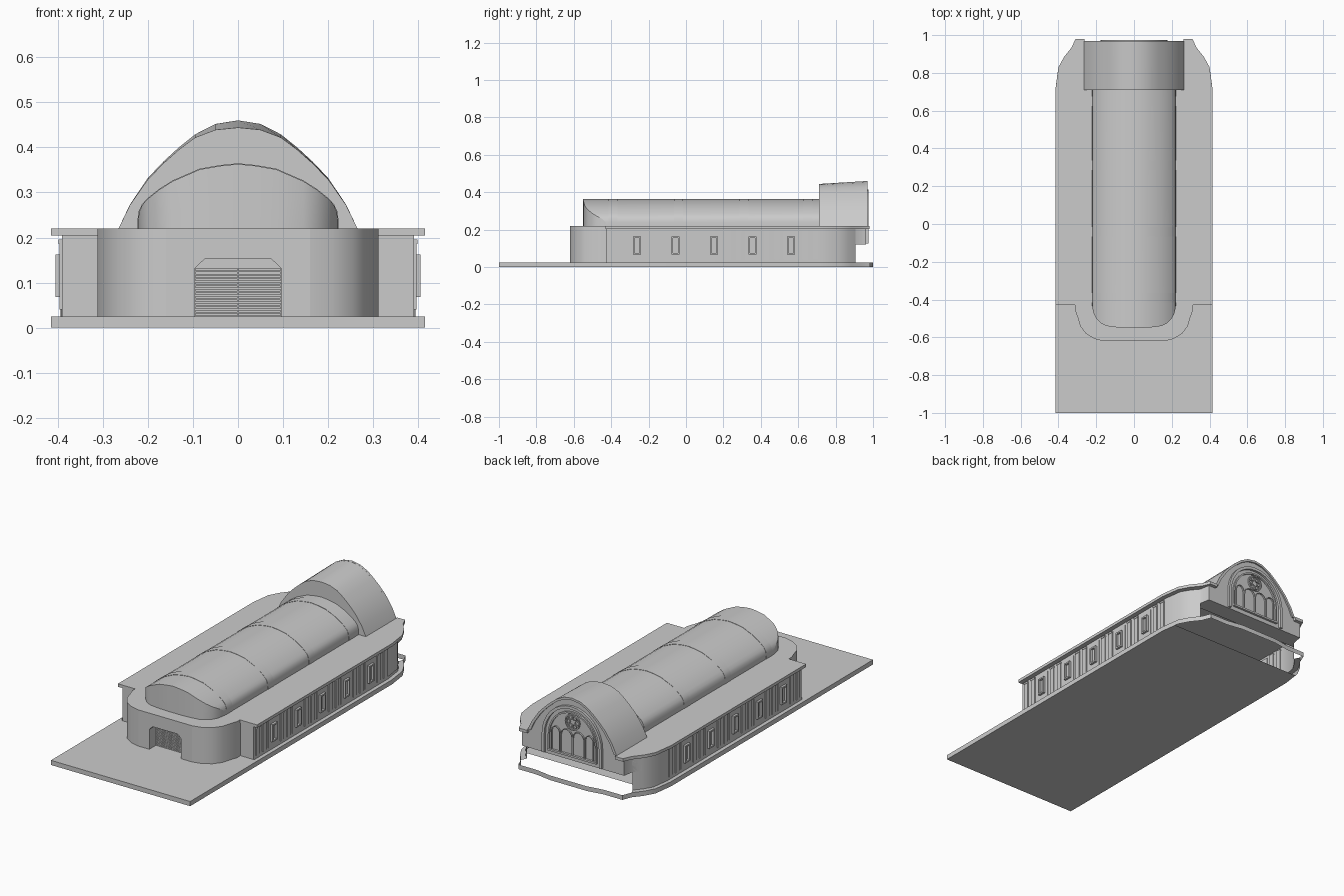
import bpy, math
from math import sin, cos, pi, radians

if "Cube" in bpy.data.objects:
    bpy.data.objects.remove(bpy.data.objects["Cube"])


def make(name, verts, faces, smooth=True):
    me = bpy.data.meshes.new(name)
    me.from_pydata(verts, [], faces)
    me.update()
    ob = bpy.data.objects.new(name, me)
    bpy.context.collection.objects.link(ob)
    if smooth:
        bpy.ops.object.select_all(action='DESELECT')
        ob.select_set(True)
        bpy.context.view_layer.objects.active = ob
        bpy.ops.object.shade_smooth_by_angle(angle=radians(35))
    return ob


def mirror_x(half):
    """Half outline on +x, completed on -x in reverse order."""
    return half + [(-a, b) for a, b in reversed(half) if abs(a) > 1e-6]


def prism(name, pts, z0, z1, top=True, bottom=True):
    """Vertical prism from a counter-clockwise plan outline."""
    n = len(pts)
    v = [(x, y, z0) for x, y in pts] + [(x, y, z1) for x, y in pts]
    f = [(i, (i + 1) % n, n + (i + 1) % n, n + i) for i in range(n)]
    if top:
        f.append(tuple(range(n, 2 * n)))
    if bottom:
        f.append(tuple(range(n - 1, -1, -1)))
    return make(name, v, f)


def wall(name, pts, z0, z1):
    """Open wall strip facing right of the direction of travel."""
    n = len(pts)
    v = [(x, y, z0) for x, y in pts] + [(x, y, z1) for x, y in pts]
    return make(name, v, [(i, i + 1, n + i + 1, n + i) for i in range(n - 1)])


def box(name, x0, x1, y0, y1, z0, z1):
    return prism(name, [(x0, y0), (x1, y0), (x1, y1), (x0, y1)], z0, z1)


def arch_ring(name, outer, inner, y0, y1):
    """Arch band between two xz curves of equal length, from y0 to y1."""
    n = len(outer)
    v = [(x, y, z) for y in (y0, y1) for c in (outer, inner) for x, z in c]
    o0, i0, o1, i1 = 0, n, 2 * n, 3 * n
    f = []
    for k in range(n - 1):
        for a, b in ((o0, i0), (i0, i1), (i1, o1), (o1, o0)):
            f.append((a + k, a + k + 1, b + k + 1, b + k))
    f += [(o0, i0, i1, o1), (o1 + n - 1, i1 + n - 1, i0 + n - 1, o0 + n - 1)]
    return make(name, v, f)


def arch(w, h, z0, leg=0.0, cx=0.0, n=16):
    pts = [(cx + w * cos(pi * k / n), z0 + leg + h * sin(pi * k / n)) for k in range(n + 1)]
    return [(cx + w, z0)] + pts + [(cx - w, z0)]


# ---- base slab: floor that stops before the rear, outer rim and visible top faces
rear = [(0.415, 0.72), (0.40, 0.83), (0.37, 0.885), (0.33, 0.935), (0.31, 0.985)]
slab = mirror_x([(0.415, -1)] + rear + [(0.2, 0.985), (0.11, 1.0)])
prism("base_rim", slab, 0, 0.025, top=False, bottom=False)
floor = mirror_x([(0.415, -1), (0.415, 0.72), (0.403, 0.81)])
make("base_floor", [(x, y, 0) for x, y in floor], [tuple(range(len(floor) - 1, -1, -1))])
make("front_terrace", [(-0.415, -1, 0.025), (0.415, -1, 0.025), (0.415, -0.42, 0.025),
                       (-0.415, -0.42, 0.025)], [(0, 1, 2, 3)])
inner_rear = [(0.39, 0.72), (0.376, 0.82), (0.346, 0.868), (0.315, 0.905)]
edge_o = [(0.415, -0.42)] + rear[:4]
edge_i = [(0.39, -0.42)] + inner_rear
for s, tag in ((1, "right"), (-1, "left")):
    v = [(s * x, y, 0.025) for x, y in edge_o + edge_i]
    m = len(edge_o)
    fs = [(k, k + 1, m + k + 1, m + k) for k in range(m - 1)]
    make("base_ledge_" + tag, v, fs if s > 0 else [f[::-1] for f in fs])

# ---- roof slab, its rear edge stopping behind the gable wall
prism("roof_slab", mirror_x([(0.415, -0.43)] + rear[:4] + [(0.31, 0.98), (0.262, 0.98),
                                                           (0.262, 0.95)]), 0.204, 0.22)

# ---- side walls with pilasters and windows
side = [(0.39, -0.425)] + inner_rear
for s, tag in ((1, "right"), (-1, "left")):
    path = [(s * 0.3, -0.425)] + [(s * x, y) for x, y in side]
    wall("side_wall_" + tag, path if s > 0 else path[::-1], 0.025, 0.205)
    foot = [(s * (x + 0.004), y) for x, y in side]
    wall("plinth_" + tag, foot if s > 0 else foot[::-1], 0.025, 0.04)

    def sbox(name, depth, yc, w, z0, z1):
        xs = sorted((s * 0.385, s * (0.39 + depth)))
        box(name + "_" + tag, xs[0], xs[1], yc - w / 2, yc + w / 2, z0, z1)

    for i in range(6):
        yc = -0.365 + 0.206 * i
        for d in (-0.028, 0.028):
            sbox("pilaster", 0.006, yc + d, 0.028, 0.04, 0.19)
            sbox("bracket", 0.008, yc + d, 0.03, 0.186, 0.196)
    for i in range(5):
        yc = -0.262 + 0.206 * i
        sbox("window_panel", 0.003, yc, 0.08, 0.04, 0.19)
        sbox("window_sill", 0.015, yc, 0.042, 0.068, 0.076)
        sbox("window_head", 0.015, yc, 0.042, 0.154, 0.162)
        for d in (-0.0175, 0.0175):
            sbox("window_jamb", 0.015, yc + d, 0.007, 0.075, 0.155)

# ---- rounded front apse with a doorway
curve = [(0.16, -0.62), (0.21, -0.608), (0.255, -0.58), (0.285, -0.54),
         (0.298, -0.495), (0.312, -0.455), (0.312, -0.42)]
wall("apse_wall_right", curve, 0.025, 0.22)
wall("apse_wall_left", [(-x, y) for x, y in reversed(curve)], 0.025, 0.22)
cap = [(-x, y) for x, y in reversed(curve)] + curve
make("apse_roof", [(x, y, 0.22) for x, y in cap], [tuple(range(len(cap)))])
door = [(-0.095, 0.025), (-0.095, 0.132), (-0.082, 0.145), (-0.074, 0.152),
        (0.074, 0.152), (0.082, 0.145), (0.095, 0.132), (0.095, 0.025)]
front = door + [(0.16, 0.025), (0.16, 0.22), (-0.16, 0.22), (-0.16, 0.025)]
make("apse_front", [(x, -0.62, z) for x, z in front], [tuple(range(len(front)))])
nd = len(door)
make("door_reveal", [(x, y, z) for y in (-0.62, -0.56) for x, z in door],
     [(k, k + 1, nd + k + 1, nd + k) for k in range(nd - 1)])
make("door_back", [(x, -0.56, z) for x, z in door], [tuple(range(nd))])
for k in range(14):
    z = 0.026 + k * 0.0077
    for s in (-1, 1):
        xs = sorted((s * 0.001, s * 0.094))
        box("door_slat", xs[0], xs[1], -0.566, -0.56, z, z + 0.006)

# ---- long vault with a front end that is rounded in plan
vault = [(0.222, 0.22), (0.2215, 0.24), (0.219, 0.258), (0.212, 0.273), (0.2, 0.286),
         (0.175, 0.306), (0.145, 0.325), (0.085, 0.351), (0.04, 0.359), (0, 0.363)]
front_y = [-0.43, -0.43, -0.45, -0.478, -0.5, -0.525, -0.54, -0.548, -0.55, -0.55]
prof = mirror_x(vault)
fy = front_y + front_y[-2::-1]
n = len(prof)
v = [(x, y, z) for (x, z), y in zip(prof, fy)] + [(x, 0.72, z) for x, z in prof]
make("long_vault", v, [(k, n + k, n + k + 1, k + 1) for k in range(n - 1)])
v = v[:n] + [(x, y, 0.22) for (x, z), y in zip(prof, fy)]
make("vault_front_wall", v, [(k, k + 1, n + k + 1, n + k) for k in range(1, n - 2)])
for yc in (-0.39, -0.04, 0.31, 0.65):
    rib = [(x * 1.006, 0.22 + (z - 0.22) * 1.012) for x, z in prof]
    arch_ring("vault_rib", rib, [(x * 0.97, z - 0.004) for x, z in prof], yc - 0.025, yc + 0.025)

# ---- tall rear vault, rising slightly to the back
half = [(0.265, 0.22), (0.24, 0.272), (0.2, 0.329), (0.165, 0.365), (0.13, 0.396),
        (0.095, 0.422), (0.05, 0.439), (0, 0.444)]
tall = mirror_x(half)
lift = [0, 0.001, 0.003, 0.004, 0.005, 0.007, 0.013, 0.016]
rise = mirror_x([(x, z + d) for (x, z), d in zip(half, lift)])
n = len(tall)
v = [(x, 0.71, z) for x, z in tall] + [(x, 0.97, z) for x, z in rise]
make("rear_vault", v, [(k, n + k, n + k + 1, k + 1) for k in range(n - 1)] + [tuple(range(n))])

# ---- rear gable wall with stepped arches and traceried window
back = [(x, 0.962, z) for x, z in rise] + [(-0.265, 0.962, 0.2), (0.265, 0.962, 0.2)]
make("gable_wall", back, [tuple(range(len(back) - 1, -1, -1))])
arch_ring("gable_rim", rise, [(x * 0.94, 0.22 + (z - 0.22) * 0.95) for x, z in rise], 0.958, 0.97)
arch_ring("outer_arch", arch(0.178, 0.19, 0.125, 0.1), arch(0.163, 0.175, 0.125, 0.1), 0.955, 0.975)
arch_ring("inner_arch", arch(0.145, 0.158, 0.15, 0.075), arch(0.137, 0.15, 0.15, 0.075), 0.955, 0.971)
box("window_sill", -0.145, 0.145, 0.955, 0.974, 0.142, 0.152)
for s in (-1, 1):
    for w, cx, leg in ((0.026, 0.1, 0.1), (0.036, 0.036, 0.09)):
        arch_ring("lancet_frame", arch(w, w * 1.2, 0.15, leg, s * cx),
                  arch(w - 0.004, w * 1.2 - 0.004, 0.15, leg, s * cx), 0.955, 0.97)


def circle(r, cx=0, cz=0.328, m=20):
    return [(cx + r * cos(2 * pi * k / m), cz + r * sin(2 * pi * k / m)) for k in range(m + 1)]


arch_ring("rose_ring", circle(0.044), circle(0.038), 0.955, 0.97)
for k in range(6):
    a = k * pi / 3
    c = (0.025 * cos(a), 0.328 + 0.025 * sin(a))
    arch_ring("rose_petal", circle(0.012, *c, m=10), circle(0.009, *c, m=10), 0.955, 0.968)

# ---- rear band overhanging the open back
band = mirror_x([(0.346, 0.868), (0.315, 0.905), (0.305, 0.962)])
prism("rear_band", band, 0.12, 0.205)
